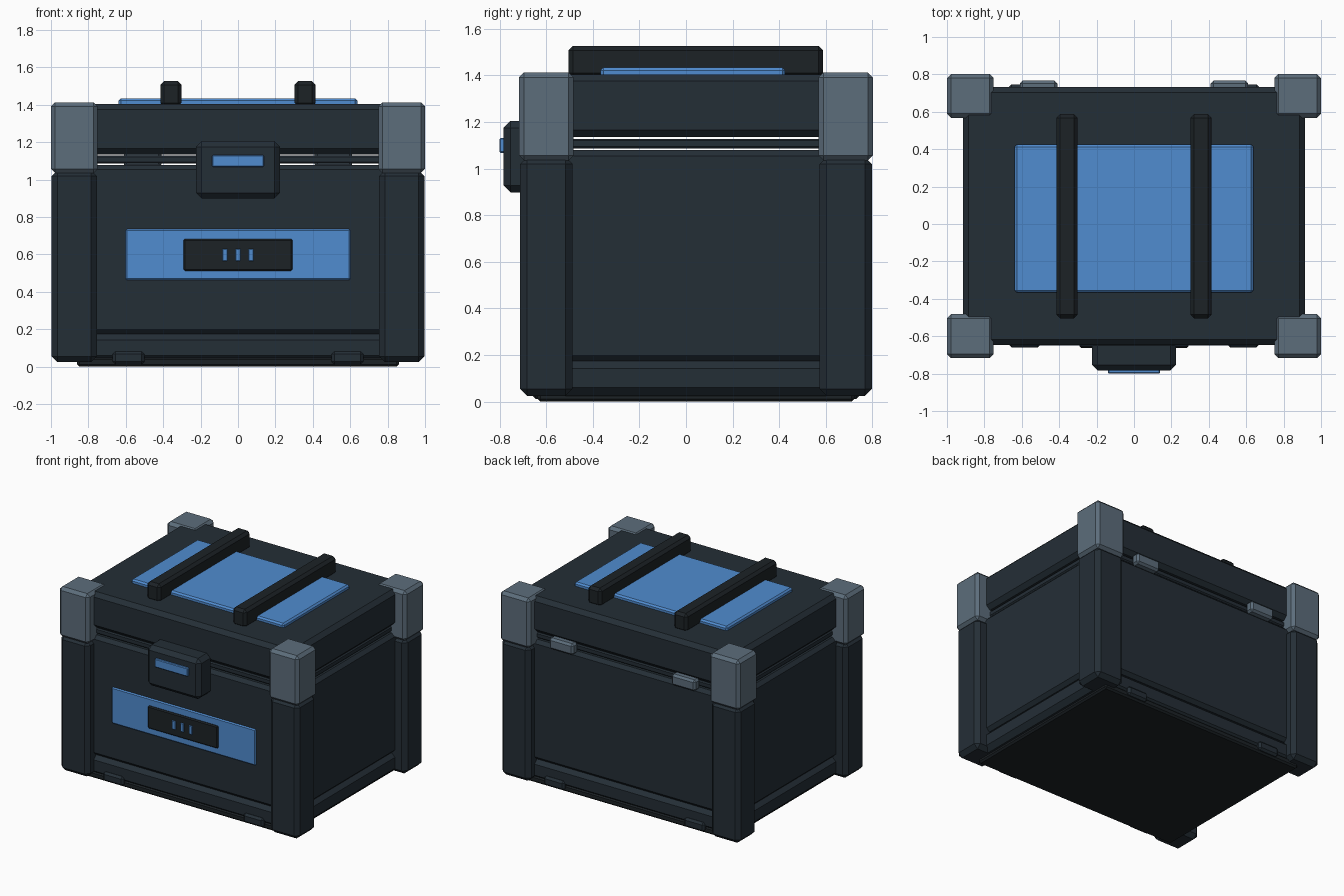
import bpy, bmesh

if "Cube" in bpy.data.objects:
    bpy.data.objects.remove(bpy.data.objects["Cube"])

CY = 0.043  # centre line of the case body in y


def material(name, rgb):
    m = bpy.data.materials.new(name)
    lin = [(c / 255 / 12.92) if c < 11 else ((c / 255 + 0.055) / 1.055) ** 2.4 for c in rgb]
    m.diffuse_color = (*lin, 1)
    m.use_nodes = True
    m.node_tree.nodes["Principled BSDF"].inputs["Base Color"].default_value = m.diffuse_color
    return m


DARK = material("dark slate", (36, 46, 54))
BLACK = material("near black", (28, 34, 38))
GREY = material("steel grey", (92, 109, 123))
BLUE = material("bright blue", (80, 140, 208))


def box(name, x, y, z, mat, bevel=0.0):
    """Chamfered box from (min, max) ranges."""
    bm = bmesh.new()
    bmesh.ops.create_cube(bm, size=1)
    for v in bm.verts:
        v.co = [(r[0] + r[1]) / 2 + c * (r[1] - r[0]) for r, c in zip((x, y, z), v.co)]
    if bevel:
        bmesh.ops.bevel(bm, geom=bm.edges[:], offset=bevel, segments=1,
                        affect='EDGES', profile=0.5)
    me = bpy.data.meshes.new(name)
    bm.to_mesh(me)
    bm.free()
    me.materials.append(mat)
    ob = bpy.data.objects.new(name, me)
    bpy.context.collection.objects.link(ob)
    return ob


def mid(h):
    return (CY - h, CY + h)


def side(s, a, b):
    """Range a..b mirrored to side s."""
    return (a, b) if s > 0 else (-b, -a)


# Stacked case: bottom plate, base, body, seal strip, lid (thin gaps at the seal)
box("bottom_plate", (-0.86, 0.86), mid(0.68), (0.0, 0.05), BLACK, 0.012)
box("base_band", (-0.91, 0.91), mid(0.685), (0.025, 0.178), DARK, 0.035)
box("body", (-0.91, 0.91), mid(0.685), (0.174, 1.079), DARK, 0.025)
box("seal_strip", (-0.885, 0.885), mid(0.66), (1.086, 1.128), DARK, 0.008)
box("lid", (-0.915, 0.915), mid(0.69), (1.135, 1.405), DARK, 0.03)

# Corner posts and grey corner guards
for sx, lr in ((-1, "left"), (1, "right")):
    for fb, yp, yg in (("front", (-0.712, -0.487), (-0.717, -0.482)),
                       ("back", (0.573, 0.797), (0.568, 0.802))):
        box(f"{fb}_{lr}_post", side(sx, 0.755, 0.996), yp, (0.025, 1.05), DARK, 0.03)
        box(f"{fb}_{lr}_corner_guard", side(sx, 0.75, 1.0), yg, (1.035, 1.413), GREY, 0.022)
    # Lid rails, hinges and feet
    box(f"{lr}_lid_rail", side(sx, 0.302, 0.415), (-0.505, 0.588), (1.39, 1.527), BLACK, 0.02)
    box(f"{lr}_hinge", side(sx, 0.41, 0.61), (0.70, 0.767), (1.065, 1.15), GREY, 0.015)
    box(f"{lr}_front_foot", side(sx, 0.5, 0.67), (-0.66, -0.55), (0.012, 0.082), DARK, 0.015)
    box(f"{lr}_back_foot", side(sx, 0.5, 0.67), (0.64, 0.746), (0.012, 0.082), DARK, 0.015)

# Blue lid panel
box("lid_panel", (-0.638, 0.638), (-0.367, 0.425), (1.38, 1.434), BLUE, 0.012)

# Front panel with lock plate and three indicator bars
box("front_panel", (-0.603, 0.603), (-0.65, -0.60), (0.46, 0.738), BLUE, 0.01)
box("lock_plate", (-0.292, 0.292), (-0.662, -0.62), (0.512, 0.682), BLACK, 0.008)
for i in (-1, 0, 1):
    box(f"indicator_{i + 2}", (i * 0.07 - 0.014, i * 0.07 + 0.014), (-0.67, -0.64),
        (0.565, 0.63), BLUE, 0.003)

# Front latch
box("latch", (-0.224, 0.224), (-0.783, -0.62), (0.898, 1.205), DARK, 0.03)
box("latch_button", (-0.138, 0.138), (-0.80, -0.76), (1.068, 1.132), BLUE, 0.005)
